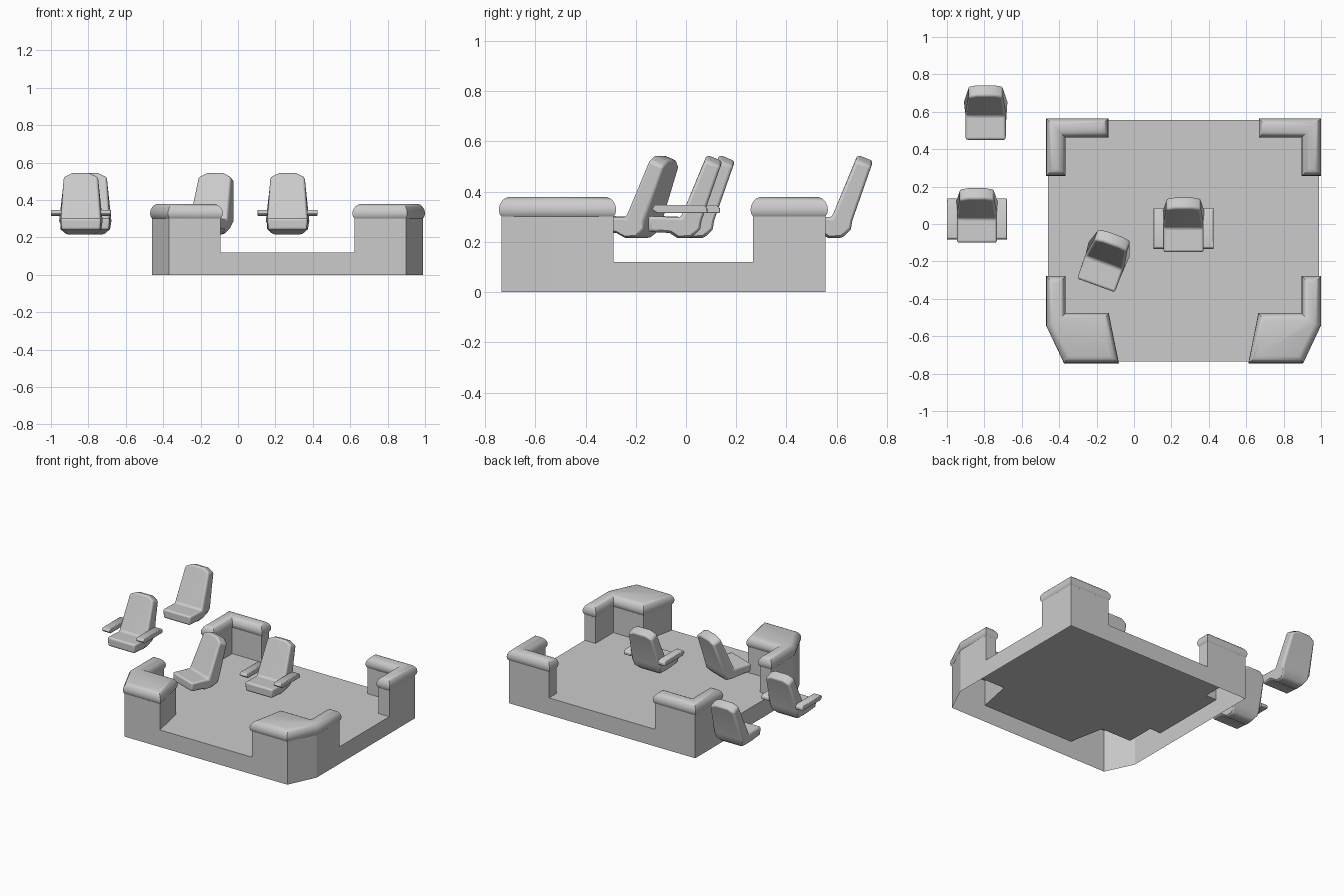
import bpy, bmesh, math
from mathutils import Vector

if "Cube" in bpy.data.objects:
    bpy.data.objects.remove(bpy.data.objects["Cube"])

CX = 0.265            # symmetry line of the platform
FLOOR, WALL = 0.12, 0.305


def make(name, verts, faces, loc=(0, 0, 0), merge=True):
    me = bpy.data.meshes.new(name)
    me.from_pydata(verts, [], faces)
    if merge:
        bm = bmesh.new()
        bm.from_mesh(me)
        bmesh.ops.remove_doubles(bm, verts=bm.verts, dist=1e-5)
        bm.to_mesh(me)
        bm.free()
    ob = bpy.data.objects.new(name, me)
    ob.location = loc
    bpy.context.collection.objects.link(ob)
    return ob


def mirror(ob):
    m = ob.modifiers.new("mirror", 'MIRROR')
    m.use_axis = (True, False, False)


def smooth(ob, angle):
    bpy.ops.object.select_all(action='DESELECT')
    bpy.context.view_layer.objects.active = ob
    ob.select_set(True)
    bpy.ops.object.shade_smooth_by_angle(angle=math.radians(angle))


def offset(poly, d):
    """Push a counter-clockwise outline outward by d with mitred corners."""
    out = []
    for i, p in enumerate(poly):
        p = Vector(p)
        e1 = (p - Vector(poly[i - 1])).normalized()
        e2 = (Vector(poly[(i + 1) % len(poly)]) - p).normalized()
        n1, n2 = Vector((e1.y, -e1.x)), Vector((e2.y, -e2.x))
        out.append(p + (n1 + n2) * d / (1 + n1.dot(n2)))
    return out


# Pier outlines of the left half (counter-clockwise, outer edges first)
front = [(-.46, -.288), (-.46, -.54), (-.368, -.735), (-.093, -.735),
         (-.143, -.487), (-.376, -.487), (-.376, -.288)]
back = [(-.147, .555), (-.46, .555), (-.46, .267), (-.376, .267),
        (-.376, .472), (-.147, .472)]
front = [(x - CX, y) for x, y in front]
back = [(x - CX, y) for x, y in back]

# Platform shell: open underneath, floor notched around the hollow piers
verts, faces = [], []


def add_face(pts):
    faces.append(list(range(len(verts), len(verts) + len(pts))))
    verts.extend(pts)


def wall(a, b, z0, z1):
    add_face([(*a, z0), (*b, z0), (*b, z1), (*a, z1)])


for pier, outer in ((front, 3), (back, 2)):
    for i, a in enumerate(pier):
        b = pier[(i + 1) % len(pier)]
        if i < outer:
            wall(a, b, 0, FLOOR)
            wall(a, b, FLOOR, WALL)
        else:
            wall(a, b, FLOOR, WALL)
wall(front[3], (0, -.735), 0, FLOOR)
wall((0, .555), back[0], 0, FLOOR)
wall(back[2], front[0], 0, FLOOR)
floor = [front[3], (0, -.735), (0, .555), back[0], back[5], back[4],
         back[3], back[2], front[0], front[6], front[5], front[4]]
add_face([(x, y, FLOOR) for x, y in floor])
mirror(make("platform_shell", verts, faces, (CX, 0, 0)))

# Padded caps on the piers
PROFILE = [(0, .302), (.007, .312), (.010, .328), (.007, .347),
           (-.003, .364), (-.014, .374), (-.028, .379)]
for name, pier in (("front_caps", front), ("back_caps", back)):
    n = len(pier)
    v = [(*p, z) for d, z in PROFILE for p in offset(pier, d)]
    f = [list(range(n))[::-1], list(range(len(v) - n, len(v)))]
    for r in range(len(PROFILE) - 1):
        for i in range(n):
            j = (i + 1) % n
            f.append((r * n + i, r * n + j, r * n + n + j, r * n + n + i))
    cap = make(name, v, f, (CX, 0, 0))
    smooth(cap, 40)
    mirror(cap)

# Chair side profile (y, z, half width, drop at the outer edges)
SEAT = [(-.15, .24, .104, 0), (-.15, .303, .108, 0), (-.02, .298, .108, 0),
        (.083, .547, .092, .022), (.145, .522, .092, .022),
        (.062, .285, .108, 0), (.056, .25, .105, 0), (.022, .216, .078, 0),
        (-.035, .216, .078, 0), (-.065, .236, .1, 0)]


def chair(name, x, y, turn=0, arms=False):
    n = len(SEAT)
    v, stations = [], (-1, -.5, .5, 1)
    for t in stations:
        for py, pz, w, drop in SEAT:
            d = drop if abs(t) == 1 else 0
            v.append((t * w, py - d * .35, pz - d))
    f = [list(range(n)), list(range(3 * n, 4 * n))[::-1]]
    for s in range(3):
        for i in range(n):
            j = (i + 1) % n
            f.append((s * n + i, s * n + n + i, s * n + n + j, s * n + j))
    parts = [make(name + "_seat", v, f)]
    # Slim armrests with a sloped front tip
    if arms:
        side = [(-.135, .33), (-.125, .347), (.07, .347), (.085, .335),
                (.085, .315), (-.115, .315)]
        for s, label in ((-1, "left"), (1, "right")):
            xs = sorted((s * .104, s * .161))
            av = [(ax, ay, az) for ax in xs for ay, az in side]
            af = [list(range(6)), list(range(6, 12))[::-1]]
            af += [(i, 6 + i, 6 + (i + 1) % 6, (i + 1) % 6) for i in range(6)]
            parts.append(make(f"{name}_{label}_armrest", av, af))
    for k, ob in enumerate(parts):
        bm = bmesh.new()
        bm.from_mesh(ob.data)
        bmesh.ops.recalc_face_normals(bm, faces=bm.faces)
        bm.to_mesh(ob.data)
        bm.free()
        ob.location = (x, y, 0)
        ob.rotation_euler.z = math.radians(turn)
        smooth(ob, 40)
        b = ob.modifiers.new("soft_edges", 'BEVEL')
        b.width, b.segments = (.012, 3) if k == 0 else (.004, 2)
        b.limit_method, b.angle_limit = 'ANGLE', math.radians(40)


chair("helm_chair", CX, 0, arms=True)
chair("side_chair", -.84, .05, arms=True)
chair("rear_chair", -.793, .6)
chair("turned_chair", -.152, -.187, turn=-20)
